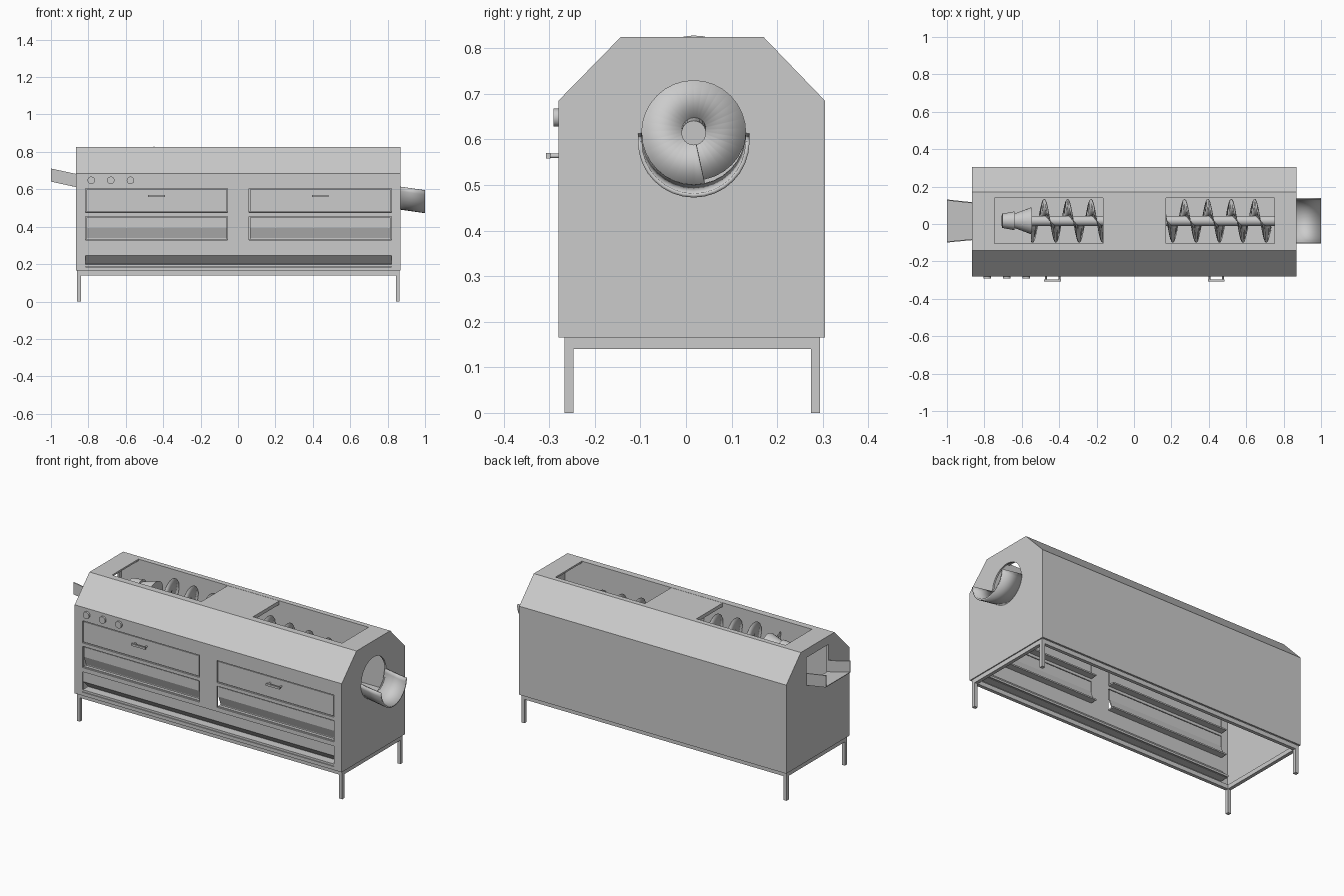
import bpy, bmesh, math
from mathutils import Matrix, Vector

cube = bpy.data.objects.get("Cube")
if cube:
    bpy.data.objects.remove(cube, do_unlink=True)

steel = bpy.data.materials.new("brushed_grey")
steel.use_nodes = True
GREY = (0.6, 0.6, 0.6, 1)
steel.diffuse_color = GREY
steel.node_tree.nodes["Principled BSDF"].inputs["Base Color"].default_value = GREY


def finish(name, bm, smooth=False):
    bmesh.ops.recalc_face_normals(bm, faces=bm.faces)
    mesh = bpy.data.meshes.new(name)
    bm.to_mesh(mesh)
    bm.free()
    mesh.materials.append(steel)
    ob = bpy.data.objects.new(name, mesh)
    bpy.context.collection.objects.link(ob)
    if smooth:
        bpy.ops.object.select_all(action='DESELECT')
        ob.select_set(True)
        bpy.context.view_layer.objects.active = ob
        bpy.ops.object.shade_smooth_by_angle(angle=math.radians(35))
    return ob


def prism(name, profile, x0, x1):
    """Extrude a closed (y, z) profile along x."""
    bm = bmesh.new()
    face = bm.faces.new([bm.verts.new((x0, y, z)) for y, z in profile])
    new = bmesh.ops.extrude_face_region(bm, geom=[face])["geom"]
    moved = [v for v in new if isinstance(v, bmesh.types.BMVert)]
    bmesh.ops.translate(bm, verts=moved, vec=(x1 - x0, 0, 0))
    return finish(name, bm)


def box(name, x0, x1, y0, y1, z0, z1):
    return prism(name, [(y0, z0), (y1, z0), (y1, z1), (y0, z1)], x0, x1)


def rod(name, a, b, r0, r1=None, sides=24):
    a, b = Vector(a), Vector(b)
    turn = (b - a).to_track_quat('Z', 'Y').to_matrix().to_4x4()
    bm = bmesh.new()
    bmesh.ops.create_cone(bm, cap_ends=True, segments=sides, radius1=r0,
                          radius2=r0 if r1 is None else r1, depth=(b - a).length,
                          matrix=Matrix.Translation((a + b) / 2) @ turn)
    return finish(name, bm, sides > 8)


def sheet(name, rows, thickness, smooth=False):
    """Skin neighbouring rows of points and give the skin a thickness."""
    bm = bmesh.new()
    grid = [[bm.verts.new(p) for p in row] for row in rows]
    for r, s in zip(grid, grid[1:]):
        for i in range(len(r) - 1):
            bm.faces.new((r[i], r[i + 1], s[i + 1], s[i]))
    ob = finish(name, bm, smooth)
    mod = ob.modifiers.new("thickness", 'SOLIDIFY')
    mod.thickness, mod.offset = thickness, 0
    return ob


def cut(target, cutters):
    for c in cutters:
        mod = target.modifiers.new("cut", 'BOOLEAN')
        mod.object, mod.operation, mod.solver = c, 'DIFFERENCE', 'EXACT'
    graph = bpy.context.evaluated_depsgraph_get()
    mesh = bpy.data.meshes.new_from_object(target.evaluated_get(graph))
    target.modifiers.clear()
    target.data = mesh
    for c in cutters:
        bpy.data.objects.remove(c, do_unlink=True)


# Main dimensions
L, R = -0.865, 0.87
FRONT, BACK = -0.28, 0.305
BASE, SHOULDER, TOP = 0.165, 0.685, 0.825
T = 0.01
CY, OUTLET_Z = 0.017, 0.615
bays = [(-0.815, -0.055), (0.06, 0.82)]
rows = [(0.475, 0.605), (0.33, 0.455)]
long_bay = (-0.815, 0.82, 0.185, 0.305)

# Housing: chamfered shell, open underneath
housing = prism("housing", [(FRONT, BASE), (BACK, BASE), (BACK, SHOULDER), (0.17, TOP),
                            (-0.143, TOP), (FRONT, SHOULDER)], L, R)
k = T * 0.4
cutters = [prism("hollow", [(FRONT + T, BASE - T), (BACK - T, BASE - T),
                            (BACK - T, SHOULDER - k), (0.17 - k, TOP - T),
                            (-0.143 + k, TOP - T), (FRONT + T, SHOULDER - k)], L + T, R - T)]
for x0, x1 in bays:
    for z0, z1 in rows:
        cutters.append(box("bay_cut", x0, x1, FRONT - 0.05, FRONT + 0.05, z0, z1))
cutters += [
    box("long_cut", *long_bay[:2], FRONT - 0.05, FRONT + 0.05, *long_bay[2:]),
    box("top_cut", -0.745, 0.75, -0.105, 0.14, TOP - 0.05, TOP + 0.05),
    box("inlet_cut", L - 0.05, L + 0.05, -0.085, 0.115, 0.61, 0.775),
    rod("outlet_cut", (R - 0.05, CY, OUTLET_Z), (R + 0.05, CY, OUTLET_Z), 0.114, sides=32),
]
cut(housing, cutters)

# Trough inside the housing and the cover across its middle
box("trough_floor", L + T, R - T, -0.113, 0.148, 0.482, 0.49)
for name, y in (("trough_front_wall", -0.113), ("trough_back_wall", 0.14)):
    box(name, L + T, R - T, y, y + 0.008, 0.482, TOP - T)
box("centre_cover", -0.165, 0.17, -0.105, 0.14, TOP - 0.022, TOP - 0.001)


# Door panels; the lower ones fold inwards at the bottom
def folded_panel(name, x0, x1, z0, z1, zfold, zlow, depth):
    y, t = FRONT + 0.006, 0.006
    line = [(y, z1), (y, zfold), (y + depth, zlow), (y + depth, z0)]
    back = [(a + t, b) for a, b in reversed(line)]
    prism(name, line + back, x0, x1)


g = 0.005
for side, (x0, x1) in zip(("right", "left"), bays):
    (u0, u1), (m0, m1) = rows
    box(side + "_door", x0 + g, x1 - g, FRONT + 0.003, FRONT + 0.012, u0 + g, u1 - g)
    folded_panel(side + "_drawer", x0 + g, x1 - g, m0 + g, m1 - g, 0.392, m0 + 2 * g, 0.02)
    for z in (u0, m0):
        box(side + "_ledge", x0, x1, FRONT + T, FRONT + 0.05, z - 0.004, z + 0.004)
folded_panel("long_panel", *long_bay, 0.245, 0.2, 0.045)
box("long_ledge", *long_bay[:2], FRONT + 0.002, FRONT + 0.065, 0.187, 0.199)

# Door handles
for side, x in (("right", -0.435), ("left", 0.44)):
    box(side + "_handle_bar", x - 0.045, x + 0.045, -0.307, -0.297, 0.558, 0.57)
    for dx in (-0.036, 0.036):
        rod(side + "_handle_post", (x + dx, -0.3, 0.564), (x + dx, FRONT + 0.004, 0.564),
            0.005, sides=12)

# Control knobs
for x in (-0.785, -0.68, -0.575):
    rod("control_knob", (x, FRONT, 0.648), (x, FRONT - 0.011, 0.648), 0.02)

# Base frame and legs
FL, FR, FF, FB = -0.86, 0.864, -0.267, 0.294
w = 0.02
for name, y in (("front_rail", FF), ("back_rail", FB - w)):
    box(name, FL, FR, y, y + w, 0.14, BASE)
for name, x in (("right_rail", FL), ("left_rail", FR - w)):
    box(name, x, x + w, FF + w, FB - w, 0.14, BASE)
for x in (FL, FR - w):
    for y in (FF, FB - w):
        box("leg", x, x + w, y, y + w, 0, 0.14)


# Inclined screw conveyor
def axis_z(x):
    return 0.615 + (0.75 - x) * 0.081


def on_axis(x):
    return (x, CY, axis_z(x))


rod("screw_shaft", on_axis(-0.7), on_axis(0.76), 0.027)
rod("screw_cone", on_axis(-0.645), on_axis(-0.55), 0.036, 0.072)
rod("screw_collar", on_axis(-0.705), on_axis(-0.64), 0.038, 0.05)
start, end, pitch, per_turn = -0.55, 0.745, 0.125, 32
count = int((end - start) / pitch * per_turn)
flight = []
for i in range(count + 1):
    x = start + i * pitch / per_turn
    a = 2 * math.pi * (x - 0.27) / pitch
    flight.append([(x, CY + r * math.cos(a), axis_z(x) + r * math.sin(a))
                   for r in (0.02, 0.116)])
sheet("screw_flight", flight, 0.004, True)

# Outlet spout: half pipe sloping down
spout = []
for x, drop in ((R - T, 0), (1.0, 0.02)):
    arc = [math.pi * (1 + i / 16) for i in range(17)]
    spout.append([(x, CY + 0.118 * math.cos(a), OUTLET_Z - drop + 0.118 * math.sin(a))
                  for a in arc])
sheet("outlet_spout", spout, 0.009, True)

# Inlet chute: flared open channel
chute = []
for x, y0, y1, z in ((L + 0.005, -0.083, 0.113, 0.613), (-1.0, -0.096, 0.128, 0.643)):
    chute.append([(x, y0, z + 0.068), (x, y0, z), (x, y1, z), (x, y1, z + 0.068)])
sheet("inlet_chute", chute, 0.006)
